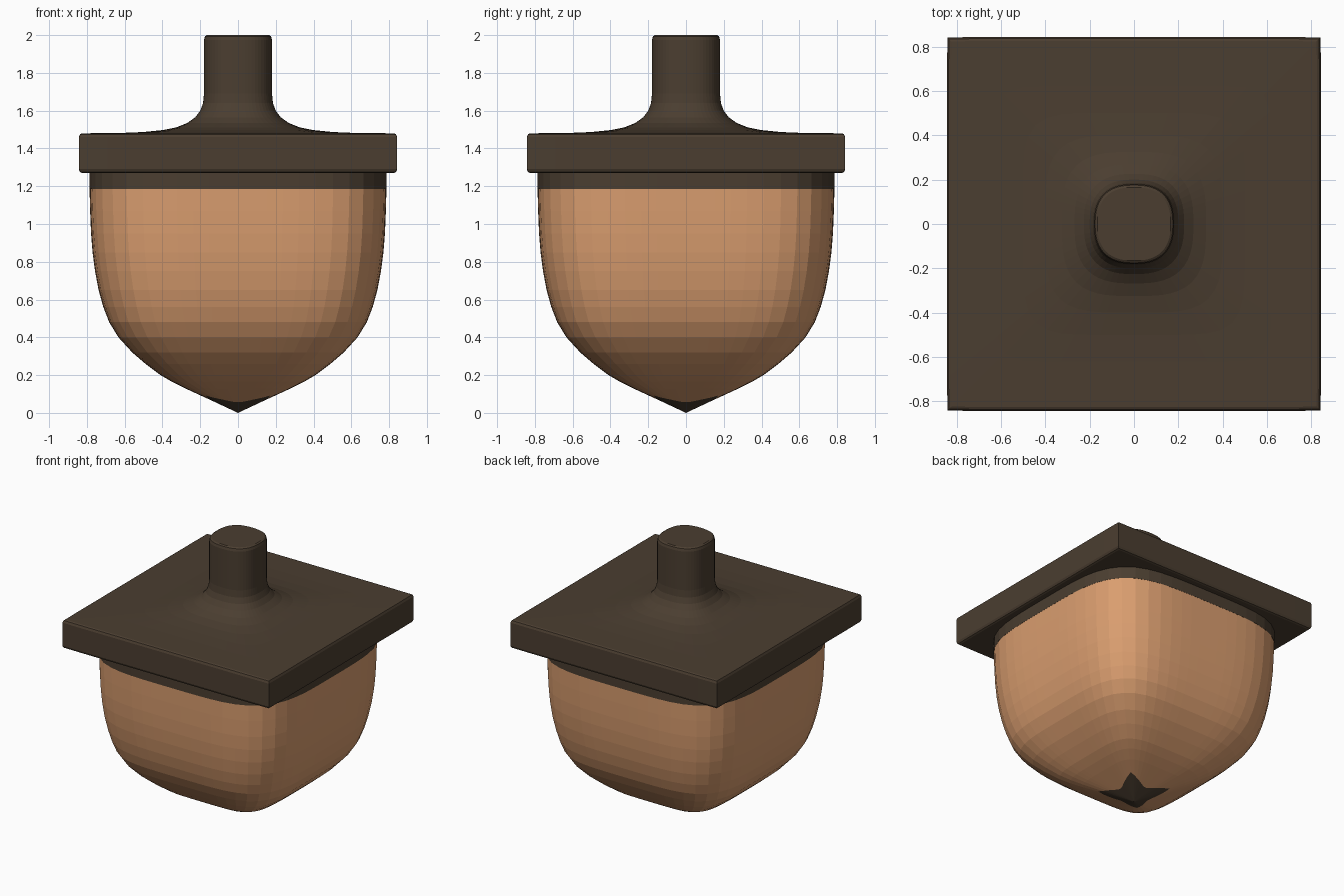
import bpy, math

if "Cube" in bpy.data.objects:
    bpy.data.objects.remove(bpy.data.objects["Cube"])

N = 64  # sides around every loft


def material(name, rgb):
    m = bpy.data.materials.new(name)
    m.diffuse_color = (*rgb, 1)
    m.use_nodes = True
    m.node_tree.nodes["Principled BSDF"].inputs["Base Color"].default_value = m.diffuse_color
    return m


def squircle(theta, p):
    # radius of a unit superellipse: p=2 circle, large p square
    c, s = abs(math.cos(theta)), abs(math.sin(theta))
    return (c ** p + s ** p) ** (-1 / p)


def ring(z, w, p):
    pts = []
    for i in range(N):
        a = 2 * math.pi * i / N
        r = w * squircle(a, p)
        pts.append((r * math.cos(a), r * math.sin(a), z))
    return pts


def loft(name, rings, mat, close_bottom=True):
    verts = [v for r in rings for v in r]
    faces = []
    for k in range(len(rings) - 1):
        for i in range(N):
            j = (i + 1) % N
            faces.append((k * N + i, k * N + j, (k + 1) * N + j, (k + 1) * N + i))
    top = (len(rings) - 1) * N
    faces.append(tuple(range(top, top + N)))
    if close_bottom:
        faces.append(tuple(reversed(range(N))))
    me = bpy.data.meshes.new(name)
    me.from_pydata(verts, [], faces)
    me.materials.append(mat)
    ob = bpy.data.objects.new(name, me)
    bpy.context.collection.objects.link(ob)
    return ob


tan = material("nut_tan", (0.70, 0.34, 0.16))
dark = material("cap_brown", (0.07, 0.048, 0.03))

P_LOW, P_HIGH = 5.0, 4.1


def star_ring(t):
    # four-pointed patch lying on the pyramid-like base of the nut
    pts = []
    for i in range(N):
        a = 2 * math.pi * i / N
        off = abs((a % (math.pi / 2)) - math.pi / 4) / (math.pi / 4)
        r = t * (0.12 + 0.12 * (1 - off) ** 2)
        z = 0.47 * r / squircle(a, P_LOW)
        pts.append((r * math.cos(a), r * math.sin(a), z))
    return pts


# dark pointed tip
loft("nut_tip", [star_ring(t) for t in (0.002, 0.5, 1.0)], dark)

# nut body: height and half width
profile = [(0.13, 0.28), (0.165, 0.35), (0.2, 0.41), (0.26, 0.49), (0.32, 0.56),
           (0.4, 0.633), (0.48, 0.682), (0.56, 0.713), (0.65, 0.738), (0.75, 0.757),
           (0.85, 0.77), (0.95, 0.778), (1.07, 0.783), (1.185, 0.786)]
body = [star_ring(1.0)]
for z, w in profile:
    f = min(1, z / 0.6)
    body.append(ring(z, w, P_LOW + (P_HIGH - P_LOW) * f))
loft("nut_body", body, tan, close_bottom=False)

# cap: band, square plate with softened edges, flare and stem
SQ = 400
cap = [(1.185, 0.787, P_HIGH), (1.27, 0.787, P_HIGH),
       (1.27, 0.825, SQ), (1.275, 0.836, SQ), (1.29, 0.843, SQ),
       (1.46, 0.843, SQ), (1.475, 0.836, SQ), (1.48, 0.825, SQ),
       (1.482, 0.62, 12), (1.487, 0.5, 6), (1.497, 0.4, 4), (1.512, 0.325, 3.2),
       (1.535, 0.268, 2.8), (1.565, 0.226, 2.6), (1.6, 0.2, 2.5), (1.64, 0.185, 2.5),
       (1.69, 0.18, 2.5), (1.975, 0.18, 2.5), (1.993, 0.175, 2.5), (2.0, 0.165, 2.5)]
loft("cap_and_stem", [ring(*c) for c in cap], dark)
